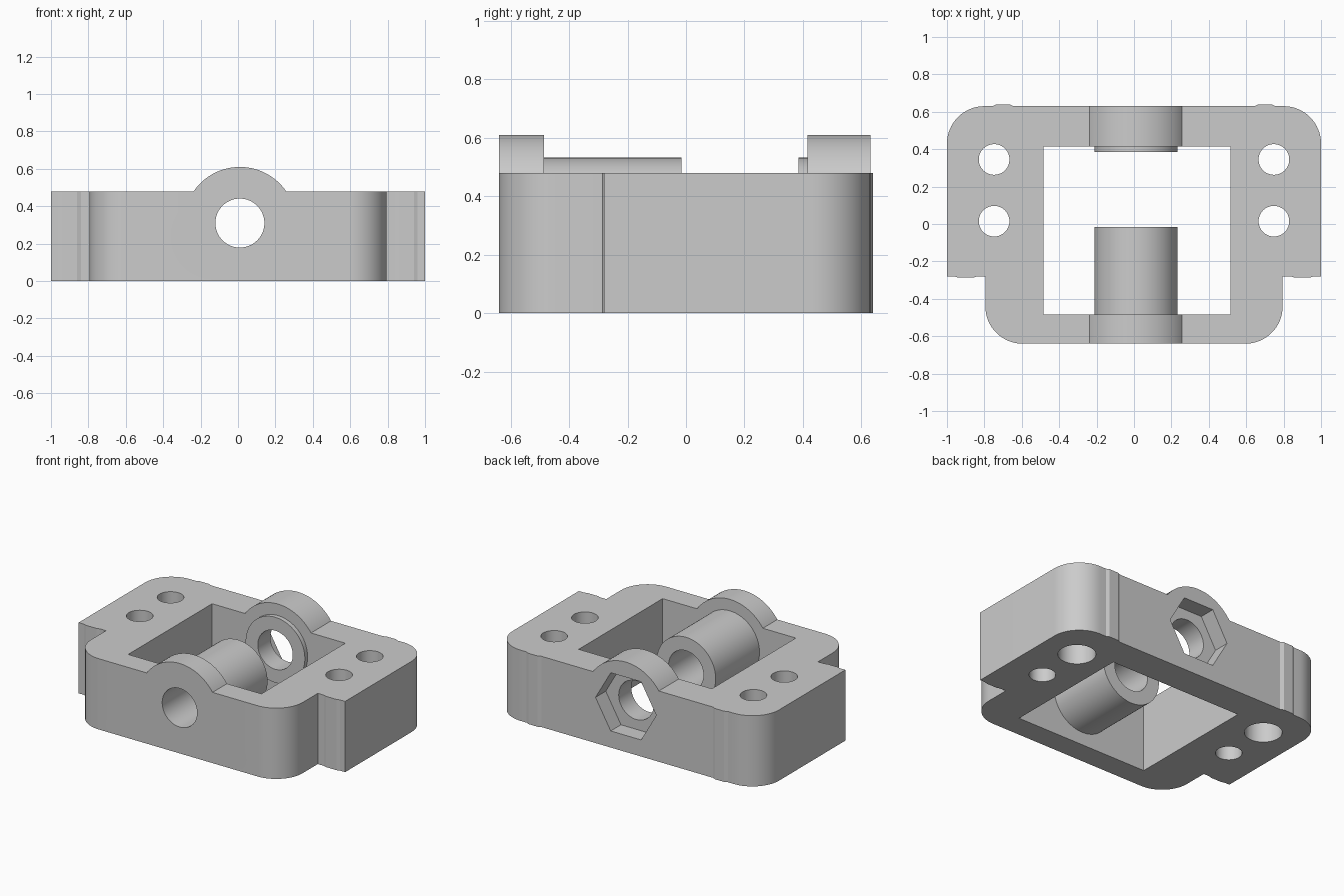
import bpy, bmesh, math
from mathutils import Matrix

if "Cube" in bpy.data.objects:
    bpy.data.objects.remove(bpy.data.objects["Cube"], do_unlink=True)

H = 0.48              # frame height
AX, AZ = 0.01, 0.31   # axle centre line

grey = bpy.data.materials.new("plain grey")
grey.use_nodes = True
GREY = (0.6, 0.6, 0.6, 1)
grey.diffuse_color = GREY
grey.node_tree.nodes["Principled BSDF"].inputs["Base Color"].default_value = GREY


def prism(name, pts, z0, z1):
    """Extrude an xy outline from z0 to z1."""
    bm = bmesh.new()
    face = bm.faces.new([bm.verts.new((x, y, z0)) for x, y in pts])
    top = bmesh.ops.extrude_face_region(bm, geom=[face])["geom"]
    bmesh.ops.translate(bm, vec=(0, 0, z1 - z0),
                        verts=[v for v in top if isinstance(v, bmesh.types.BMVert)])
    bmesh.ops.recalc_face_normals(bm, faces=bm.faces)
    mesh = bpy.data.meshes.new(name)
    bm.to_mesh(mesh)
    bm.free()
    mesh.materials.append(grey)
    ob = bpy.data.objects.new(name, mesh)
    bpy.context.collection.objects.link(ob)
    return ob


def arc(cx, cy, r, a0, a1, n=16):
    return [(cx + r * math.cos(math.radians(a0 + (a1 - a0) * i / n)),
             cy + r * math.sin(math.radians(a0 + (a1 - a0) * i / n))) for i in range(n + 1)]


def rod(name, r, y0, y1, n=96):
    """Cylinder or hexagonal bar along y on the axle line."""
    ob = prism(name, arc(0, 0, r, 0, 360, n)[:-1], -y1, -y0)
    ob.data.transform(Matrix.Translation((AX, 0, AZ)) @ Matrix.Rotation(math.pi / 2, 4, 'X'))
    return ob


def combine(target, tool, operation):
    """Apply a boolean and discard the tool."""
    mod = target.modifiers.new("boolean", 'BOOLEAN')
    mod.operation, mod.solver, mod.object = operation, 'EXACT', tool
    bpy.context.view_layer.update()
    deps = bpy.context.evaluated_depsgraph_get()
    mesh = bpy.data.meshes.new_from_object(target.evaluated_get(deps))
    target.modifiers.clear()
    target.data = mesh
    bpy.data.objects.remove(tool, do_unlink=True)


# Right half of the outline, from front to back, with small raised ribs
half = (arc(0.595, -0.44, 0.2, -90, 0)
        + [(0.795, -0.28), (0.84, -0.28), (0.86, -0.287), (0.94, -0.287), (0.96, -0.28), (1, -0.28)]
        + arc(0.8, 0.43, 0.2, 0, 90)
        + [(0.755, 0.63), (0.735, 0.64), (0.665, 0.64), (0.645, 0.63)])
frame = prism("bearing_frame", half + [(-x, y) for x, y in reversed(half)], 0, H)

# Rectangular window
window = [(-0.485, -0.485), (0.515, -0.485), (0.515, 0.415), (-0.485, 0.415)]
combine(frame, prism("window_cutter", window, -0.1, H + 0.1), 'DIFFERENCE')

# Arched hubs in both walls, long front sleeve and short back collar
for name, r, y0, y1 in [("front_hub", 0.30, -0.64, -0.485), ("back_hub", 0.30, 0.415, 0.63),
                        ("front_sleeve", 0.222, -0.56, -0.015), ("back_collar", 0.222, 0.385, 0.5)]:
    combine(frame, rod(name, r, y0, y1), 'UNION')

# Axle bore and hexagonal nut pocket in the back
combine(frame, rod("bore_cutter", 0.131, -1, 1, 64), 'DIFFERENCE')
combine(frame, rod("nut_cutter", 0.228, 0.52, 0.8, 6), 'DIFFERENCE')

# Mounting holes, the back pair counterbored from below
for sx in (-1, 1):
    for y, r, z1 in [(0.345, 0.082, 1), (0.015, 0.082, 1), (0.345, 0.117, 0.24)]:
        hole = arc(sx * 0.748, y, r, 0, 360, 48)[:-1]
        combine(frame, prism("hole_cutter", hole, -0.1, z1), 'DIFFERENCE')

# Smooth curved walls, keep edges sharp
bpy.ops.object.select_all(action='DESELECT')
frame.select_set(True)
bpy.context.view_layer.objects.active = frame
bpy.ops.object.shade_smooth_by_angle(angle=math.radians(15))
